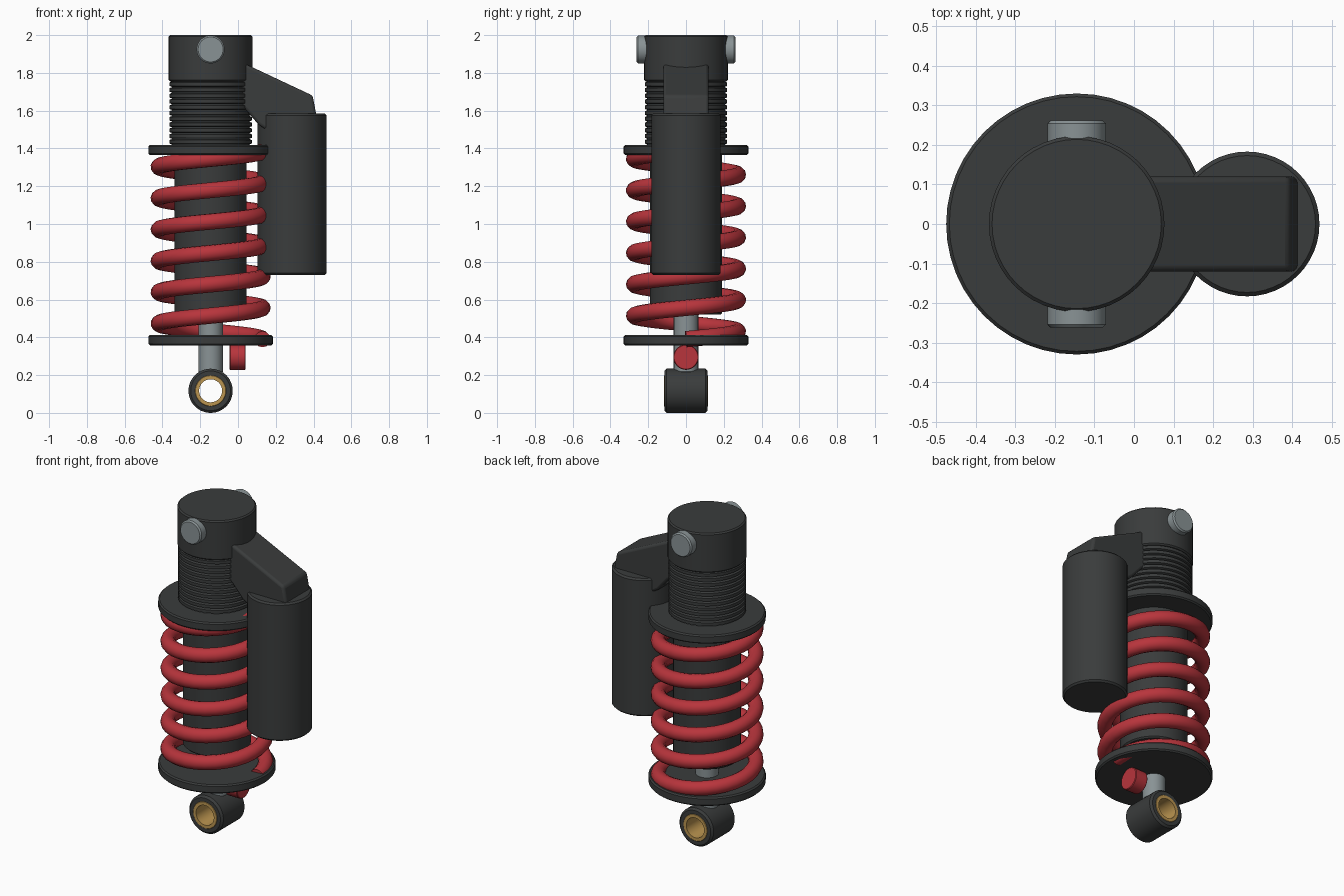
import bpy, bmesh, math
from mathutils import Matrix, Vector

if "Cube" in bpy.data.objects:
    bpy.data.objects.remove(bpy.data.objects["Cube"])

AX = -0.145          # x of the main damper axis
RES = 0.286          # x of the reservoir axis


def material(name, rgb):
    m = bpy.data.materials.new(name)
    m.diffuse_color = (*rgb, 1)
    m.use_nodes = True
    m.node_tree.nodes["Principled BSDF"].inputs["Base Color"].default_value = m.diffuse_color
    return m


DARK = material("dark_metal", (0.042, 0.045, 0.045))
RED = material("red_paint", (0.48, 0.035, 0.045))
STEEL = material("steel", (0.25, 0.29, 0.30))
BRASS = material("brass", (0.50, 0.30, 0.08))


def finish(ob, mat, angle=35):
    ob.data.materials.append(mat)
    bpy.ops.object.select_all(action='DESELECT')
    bpy.context.view_layer.objects.active = ob
    ob.select_set(True)
    bpy.ops.object.shade_smooth_by_angle(angle=math.radians(angle))
    return ob


def from_bmesh(name, bm, mat):
    bmesh.ops.recalc_face_normals(bm, faces=bm.faces)
    me = bpy.data.meshes.new(name)
    bm.to_mesh(me)
    bm.free()
    ob = bpy.data.objects.new(name, me)
    bpy.context.collection.objects.link(ob)
    return finish(ob, mat)


def lathe(name, profile, mat, loc, axis='Z', closed=False, steps=48):
    """Spin an (r, height) profile about an axis through loc."""
    bm = bmesh.new()
    vs = [bm.verts.new((r, 0, h)) for r, h in profile]
    edges = [bm.edges.new(p) for p in zip(vs, vs[1:])]
    if closed:
        edges.append(bm.edges.new((vs[-1], vs[0])))
    bmesh.ops.spin(bm, geom=vs + edges, cent=(0, 0, 0), axis=(0, 0, 1),
                   angle=math.tau, steps=steps, use_duplicate=False)
    bmesh.ops.remove_doubles(bm, verts=bm.verts, dist=1e-5)
    turn = Vector((0, 0, 1)).rotation_difference(
        {'X': Vector((1, 0, 0)), 'Y': Vector((0, 1, 0)), 'Z': Vector((0, 0, 1))}[axis])
    bm.transform(Matrix.Translation(loc) @ turn.to_matrix().to_4x4())
    return from_bmesh(name, bm, mat)


def rod(name, r, a, b, mat, loc, axis='Z', c=0.008):
    """Solid cylinder from a to b with chamfered rims."""
    return lathe(name, [(0, a), (r - c, a), (r, a + c), (r, b - c), (r - c, b), (0, b)],
                 mat, loc, axis)


def tube(name, r0, r1, h, mat, loc, axis, c):
    """Hollow cylinder of half length h."""
    return lathe(name, [(r0, -h), (r1 - c, -h), (r1, -h + c), (r1, h - c),
                        (r1 - c, h), (r0, h)], mat, loc, axis, closed=True)


# Damper body, cap and spring seats
rod("damper_body", 0.191, 0.52, 1.45, DARK, (AX, 0, 0))
rod("top_cap", 0.222, 1.755, 2.0, DARK, (AX, 0, 0))
rod("upper_spring_seat", 0.33, 1.365, 1.418, DARK, (AX, 0, 0))
rod("lower_spring_seat", 0.33, 0.358, 0.412, DARK, (AX, 0, 0))

# Threaded collar: ridges over a lighter core
pitch, z0, n = 0.0305, 1.42, 11
threads = [(0, z0)]
for i in range(n):
    z = z0 + i * pitch
    threads += [(0.203, z), (0.218, z + 0.006), (0.218, z + 0.0245)]
threads += [(0.203, z0 + n * pitch), (0, z0 + n * pitch)]
lathe("threaded_collar", threads, DARK, (AX, 0, 0))
rod("thread_core", 0.2055, 1.40, 1.77, STEEL, (AX, 0, 0), c=0.002)

# Top mounting bolts, both sides
for s, side in ((-1, "front"), (1, "back")):
    a, b = sorted((s * 0.15, s * 0.262))
    rod(side + "_mount_bolt", 0.074, a, b, STEEL, (AX, 0, 1.924), 'Y')

# Coil spring
turns, per = 6, 32
cu = bpy.data.curves.new("coil_spring", 'CURVE')
cu.dimensions = '3D'
cu.bevel_depth = 0.043
cu.bevel_resolution = 4
cu.use_fill_caps = True
sp = cu.splines.new('POLY')
sp.points.add(turns * per)
for i, p in enumerate(sp.points):
    t = math.tau * i / per
    p.co = (AX + 0.275 * math.cos(t), 0.275 * math.sin(t), 0.39 + 0.166 * i / per, 1)
spring = bpy.data.objects.new("coil_spring", cu)
bpy.context.collection.objects.link(spring)
bpy.context.view_layer.objects.active = spring
spring.select_set(True)
bpy.ops.object.convert(target='MESH')
finish(bpy.context.view_layer.objects.active, RED, 50)

# Piston rod, rebound knob and lower eye
rod("piston_rod", 0.065, 0.215, 0.60, STEEL, (AX, 0, 0), c=0.003)
rod("rebound_knob", 0.067, -0.045, 0.04, RED, (0, 0, 0.295), 'X', c=0.004)
tube("lower_eye", 0.08, 0.117, 0.115, DARK, (AX, 0, 0.117), 'Y', 0.012)
tube("eye_bushing", 0.061, 0.083, 0.117, BRASS, (AX, 0, 0.117), 'Y', 0.003)

# Reservoir and the arm that carries it
rod("reservoir", 0.183, 0.73, 1.585, DARK, (RES, 0, 0), c=0.01)
bm = bmesh.new()
side = [(-0.02, 1.875), (0.395, 1.68), (0.418, 1.56), (0.30, 1.48), (0.155, 1.495),
        (0.11, 1.525), (0.04, 1.605), (-0.02, 1.63)]
face = bm.faces.new([bm.verts.new((x, -0.12, z)) for x, z in side])
ext = bmesh.ops.extrude_face_region(bm, geom=[face])["geom"]
bmesh.ops.translate(bm, vec=(0, 0.24, 0),
                    verts=[g for g in ext if isinstance(g, bmesh.types.BMVert)])
arm = from_bmesh("reservoir_arm", bm, DARK)
bev = arm.modifiers.new("bevel", 'BEVEL')
bev.width = 0.015
bev.segments = 3
bev.limit_method = 'ANGLE'
bev.angle_limit = math.radians(35)
